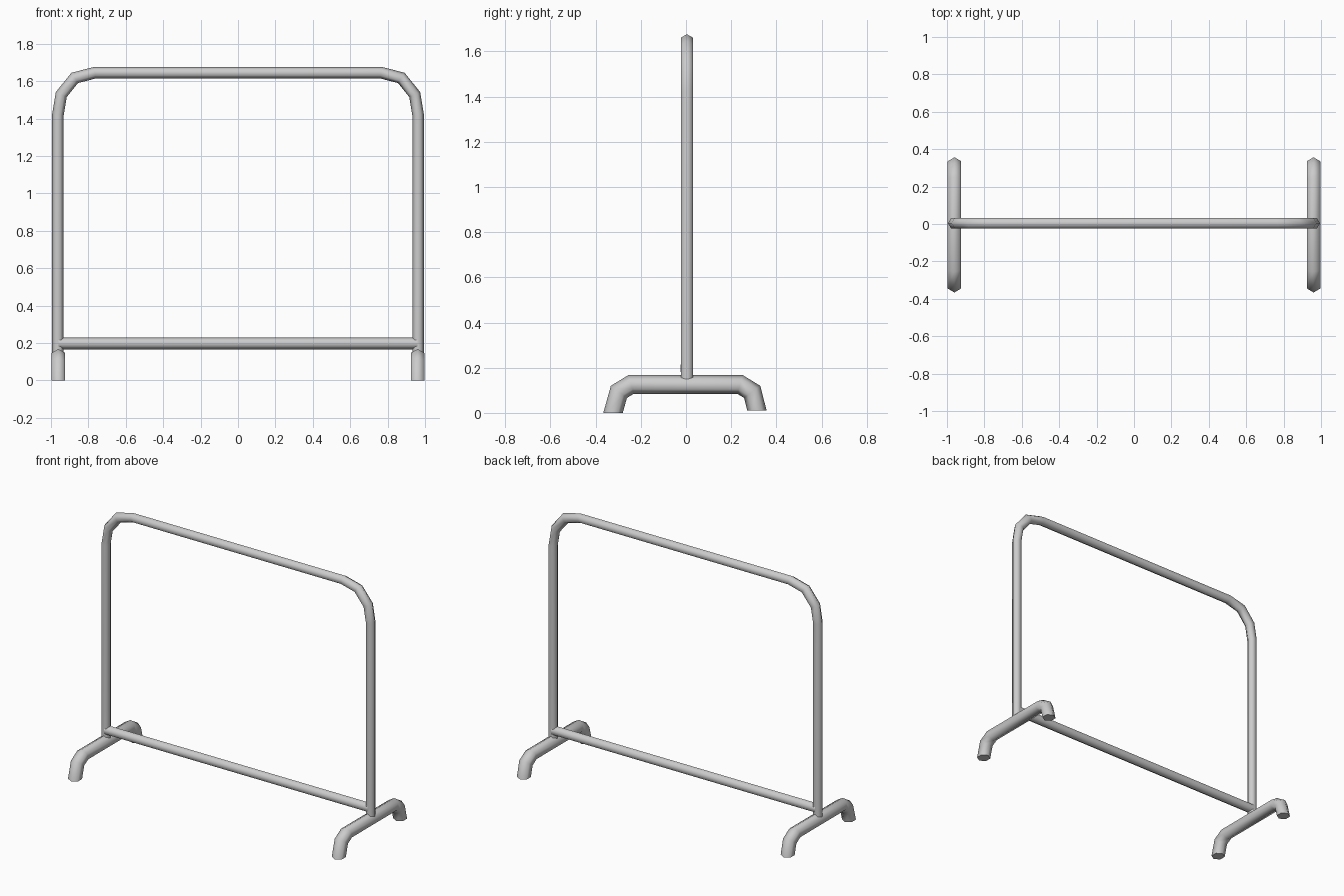
import bpy, bmesh, math
from mathutils import Vector

if "Cube" in bpy.data.objects:
    bpy.data.objects.remove(bpy.data.objects["Cube"])

SIDES = 6


def tube(name, path, side, radius, flat_ends=False):
    """Sweep a hexagon along a planar path with mitred bends; side = normal of the path plane."""
    pts = [Vector(p) for p in path]
    side = Vector(side)
    bm = bmesh.new()
    rings = []
    for i, p in enumerate(pts):
        a = (p - pts[i - 1]).normalized() if i > 0 else None
        b = (pts[i + 1] - p).normalized() if i < len(pts) - 1 else None
        d_in, d_out = a or b, b or a
        normal = (d_in + d_out).normalized()
        if flat_ends and (a is None or b is None):
            normal = Vector((0, 0, 1 if a is None else -1))
        out = side.cross(normal)
        out /= max(0.5, abs(normal.dot(d_out)))
        ring = []
        for k in range(SIDES):
            t = math.tau * k / SIDES
            ring.append(bm.verts.new(p + (out * math.cos(t) + side * math.sin(t)) * radius))
        rings.append(ring)
    for r, s in zip(rings, rings[1:]):
        for k in range(SIDES):
            j = (k + 1) % SIDES
            bm.faces.new((r[k], r[j], s[j], s[k]))
    bm.faces.new(rings[0])
    bm.faces.new(rings[-1])
    bmesh.ops.recalc_face_normals(bm, faces=bm.faces)
    me = bpy.data.meshes.new(name)
    bm.to_mesh(me)
    bm.free()
    ob = bpy.data.objects.new(name, me)
    bpy.context.collection.objects.link(ob)
    bpy.ops.object.select_all(action='DESELECT')
    ob.select_set(True)
    bpy.context.view_layer.objects.active = ob
    bpy.ops.object.shade_smooth_by_angle(angle=math.radians(65))
    return ob


Y = 0.004
X = 0.96

# Upright hoop with rounded top corners
half = [(0.963, 0.15), (0.963, 1.42), (0.945, 1.528), (0.873, 1.617), (0.765, 1.645)]
hoop = [(-x, Y, z) for x, z in half] + [(x, Y, z) for x, z in reversed(half)]
tube("hoop_frame", hoop, (0, 1, 0), 0.031)

# Lower cross bar
tube("lower_bar", [(-X, Y, 0.198), (X, Y, 0.198)], (0, 1, 0), 0.032)

# Bent feet, one under each upright
foot = [(-0.323, 0.0), (-0.297, 0.093), (-0.243, 0.126),
        (0.239, 0.126), (0.293, 0.093), (0.314, 0.01)]
for name, x in (("left_foot", -X), ("right_foot", X)):
    tube(name, [(x, y, z) for y, z in foot], (1, 0, 0), 0.0415, flat_ends=True)
